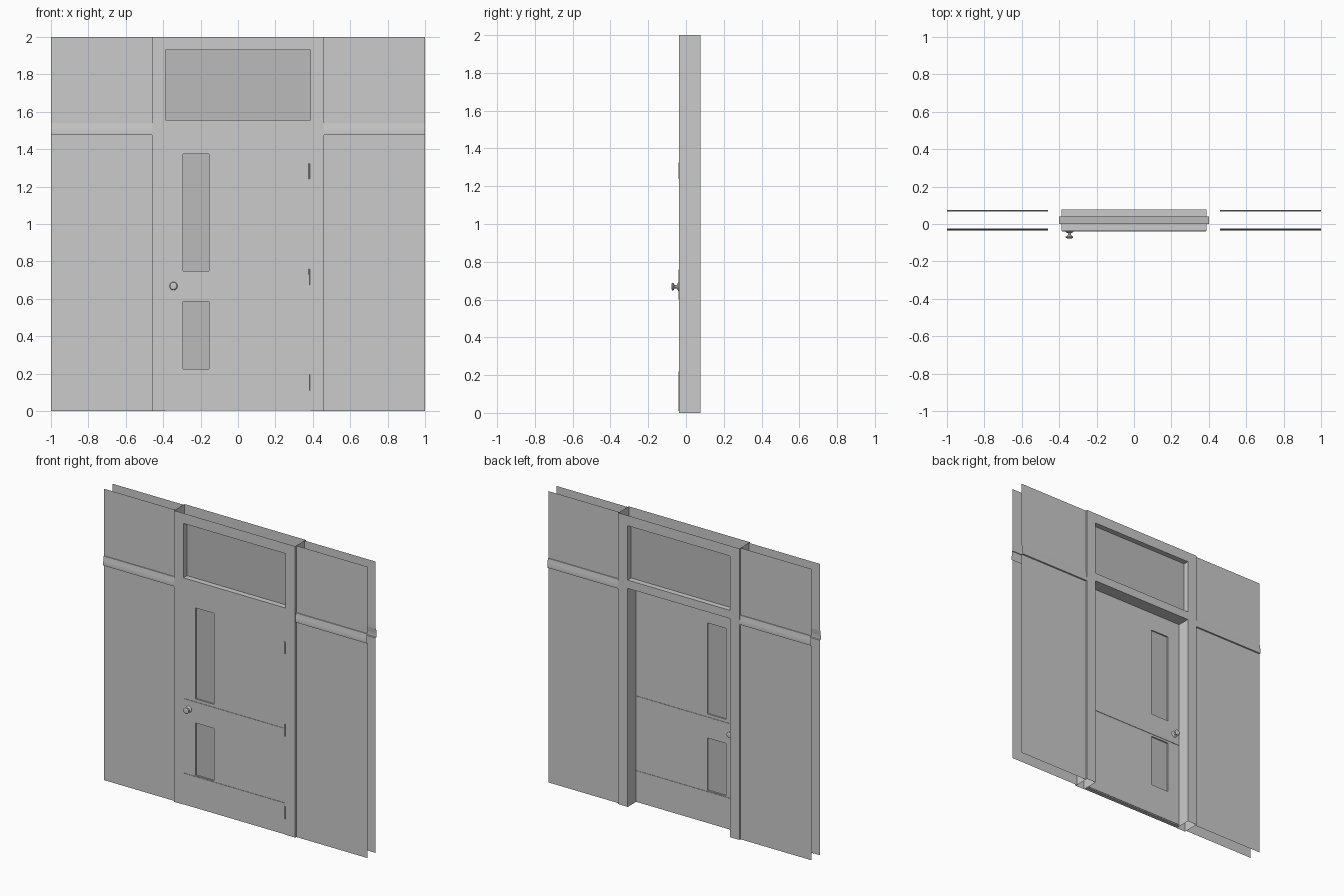
import bpy, bmesh, math

if "Cube" in bpy.data.objects:
    bpy.data.objects.remove(bpy.data.objects["Cube"])

YF, YB = -0.037, 0.078          # front and back of the frame
YM = (YF + YB) / 2
DOOR_BACK = -0.010

glass = bpy.data.materials.new("glass")
glass.diffuse_color = (0.5, 0.5, 0.5, 1)
glass.use_nodes = True
glass.node_tree.nodes["Principled BSDF"].inputs["Base Color"].default_value = glass.diffuse_color


def finish(name, bm, recalc=True):
    bmesh.ops.remove_doubles(bm, verts=bm.verts, dist=1e-5)
    if recalc:
        bmesh.ops.recalc_face_normals(bm, faces=bm.faces)
    me = bpy.data.meshes.new(name)
    bm.to_mesh(me)
    bm.free()
    ob = bpy.data.objects.new(name, me)
    bpy.context.collection.objects.link(ob)
    return ob


def quad(bm, pts):
    return bm.faces.new([bm.verts.new(p) for p in pts])


def slab(name, xs, zs, holes, y0, y1, caps=True):
    """Panel built on a grid of cells; hole cells get reveals around them."""
    bm = bmesh.new()
    nx, nz = len(xs) - 1, len(zs) - 1

    def solid(i, k):
        return 0 <= i < nx and 0 <= k < nz and (i, k) not in holes

    for i in range(nx):
        for k in range(nz):
            if not solid(i, k):
                continue
            a, b, c, d = xs[i], xs[i + 1], zs[k], zs[k + 1]
            for y in (y0, y1):
                quad(bm, [(a, y, c), (b, y, c), (b, y, d), (a, y, d)])
            for di, x in ((-1, a), (1, b)):
                if not solid(i + di, k):
                    quad(bm, [(x, y0, c), (x, y1, c), (x, y1, d), (x, y0, d)])
            for dk, z in ((-1, c), (1, d)):
                if not solid(i, k + dk) and (caps or 0 <= k + dk < nz):
                    quad(bm, [(a, y0, z), (b, y0, z), (b, y1, z), (a, y1, z)])
    return finish(name, bm)


def box(name, x0, x1, y0, y1, z0, z1, mat=None):
    ob = slab(name, [x0, x1], [z0, z1], set(), y0, y1)
    if mat:
        ob.data.materials.append(mat)
    return ob


# Wall sheets with a moulded rail, front and back, left and right
rail = [(0, 0), (0, 1.475), (0.009, 1.477), (0.0095, 1.49), (0.0085, 1.505),
        (0.006, 1.523), (0.004, 1.54), (0, 1.541), (0, 2)]
for side, x0, x1 in (("left", -1, -0.46), ("right", 0.46, 1)):
    for face, y, s in (("front", -0.025, -1), ("back", 0.066, 1)):
        bm = bmesh.new()
        for (o0, z0), (o1, z1) in zip(rail, rail[1:]):
            p = [(x0, y + s * o0, z0), (x1, y + s * o0, z0),
                 (x1, y + s * o1, z1), (x0, y + s * o1, z1)]
            quad(bm, p if s < 0 else p[::-1])
        finish(f"wall_{face}_{side}", bm, recalc=False)

# Door frame with transom opening, open at top and bottom
slab("door_frame", [-0.46, -0.388, 0.388, 0.46], [0, 1.5, 1.557, 1.93, 2],
     {(1, 0), (1, 2)}, YF, YB, caps=False)
box("transom_glass", -0.402, 0.402, 0.001, 0.041, 1.545, 1.942, glass)

# Door leaf with two narrow windows
slab("door", [-0.388, -0.295, -0.155, 0.388], [0.002, 0.225, 0.585, 0.75, 1.375, 1.5],
     {(1, 1), (1, 3)}, YF, DOOR_BACK)
for name, z0, z1 in (("lower", 0.225, 0.585), ("upper", 0.75, 1.375)):
    box(f"{name}_door_glass", -0.295, -0.155, -0.028, -0.019, z0, z1, glass)

# Push band and kick plate on both faces of the door
for name, z0, z1 in (("push_band", 0.60, 0.73), ("kick_plate", 0.01, 0.218)):
    box(name + "_front", -0.384, 0.38, YF - 0.003, YF, z0, z1)
    box(name + "_back", -0.384, 0.384, DOOR_BACK, DOOR_BACK + 0.003, z0, z1)

# Hinge barrels
for n, z in enumerate((0.152, 0.717, 1.282)):
    bpy.ops.mesh.primitive_cylinder_add(vertices=10, radius=0.004, depth=0.085,
                                        location=(0.381, YF, z))
    bpy.context.object.name = f"hinge_{n + 1}"
    bpy.ops.object.shade_smooth_by_angle()

# Turned knobs, one per side
profile = [(0.022, 0), (0.022, 0.004), (0.017, 0.008), (0.009, 0.011), (0.008, 0.022),
           (0.014, 0.026), (0.020, 0.031), (0.020, 0.035), (0.015, 0.039), (0, 0.041)]
for name, y, s in (("knob_front", YF, -1), ("knob_back", DOOR_BACK, 1)):
    bm = bmesh.new()
    vs = [bm.verts.new((-0.345 + r, y + s * h, 0.668)) for r, h in profile]
    es = [bm.edges.new(e) for e in zip(vs, vs[1:])]
    bmesh.ops.spin(bm, geom=vs + es, cent=(-0.345, y, 0.668), axis=(0, 1, 0),
                   angle=2 * math.pi, steps=20)
    ob = finish(name, bm)
    bpy.context.view_layer.objects.active = ob
    bpy.ops.object.select_all(action='DESELECT')
    ob.select_set(True)
    bpy.ops.object.shade_smooth_by_angle()
